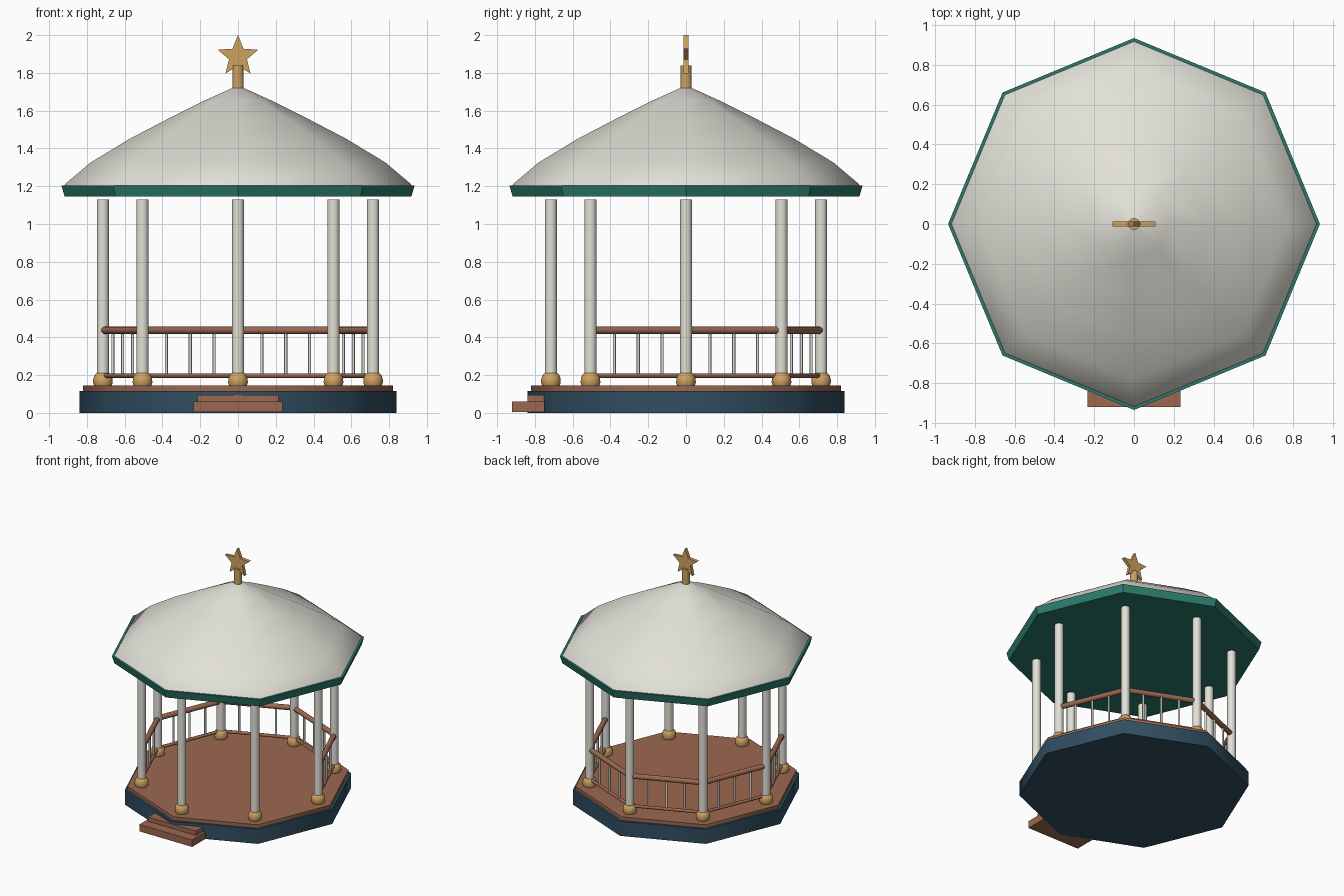
import bpy, bmesh
from math import sin, cos, pi, radians
from mathutils import Vector

if "Cube" in bpy.data.objects:
    bpy.data.objects.remove(bpy.data.objects["Cube"])


def material(name, rgb):
    m = bpy.data.materials.new(name)
    m.use_nodes = True
    m.diffuse_color = (*rgb, 1)
    m.node_tree.nodes["Principled BSDF"].inputs["Base Color"].default_value = (*rgb, 1)
    return m


cream = material("cream paint", (0.76, 0.75, 0.68))
wood = material("brown wood", (0.33, 0.14, 0.08))
gold = material("gold", (0.62, 0.36, 0.12))
green = material("green trim", (0.025, 0.2, 0.15))
navy = material("navy stone", (0.03, 0.075, 0.12))


def finish(name, bm, mat, smooth=None):
    bmesh.ops.recalc_face_normals(bm, faces=bm.faces[:])
    mesh = bpy.data.meshes.new(name)
    bm.to_mesh(mesh)
    bm.free()
    mesh.materials.append(mat)
    ob = bpy.data.objects.new(name, mesh)
    bpy.context.scene.collection.objects.link(ob)
    if smooth:
        bpy.ops.object.select_all(action="DESELECT")
        ob.select_set(True)
        bpy.context.view_layer.objects.active = ob
        bpy.ops.object.shade_smooth_by_angle(angle=radians(smooth))
    return ob


def lathe(name, profile, sides, mat, at=(0, 0), smooth=None):
    """Closed solid turned from (radius, height) pairs."""
    bm = bmesh.new()
    rings = [[bm.verts.new((at[0] + r * cos(2 * pi * i / sides),
                            at[1] + r * sin(2 * pi * i / sides), z))
              for i in range(sides)] for r, z in profile]
    for low, high in zip(rings, rings[1:]):
        for i in range(sides):
            j = (i + 1) % sides
            bm.faces.new((low[i], low[j], high[j], high[i]))
    bm.faces.new(rings[0])
    bm.faces.new(rings[-1])
    return finish(name, bm, mat, smooth)


def rod(name, start, end, radius, sides, mat):
    start, end = Vector(start), Vector(end)
    bm = bmesh.new()
    bmesh.ops.create_cone(bm, cap_ends=True, segments=sides, radius1=radius,
                          radius2=radius, depth=(end - start).length)
    ob = finish(name, bm, mat, 50)
    ob.location = (start + end) / 2
    ob.rotation_mode = "QUATERNION"
    ob.rotation_quaternion = (end - start).to_track_quat("Z", "Y")
    return ob


def box(name, low, high, mat):
    bm = bmesh.new()
    bmesh.ops.create_cube(bm, size=1)
    for v in bm.verts:
        v.co = [(a + b) / 2 + c * (b - a) for a, b, c in zip(low, high, v.co)]
    return finish(name, bm, mat)


# Octagonal plinth, deck and entrance steps
lathe("plinth", [(0.84, 0), (0.84, 0.117)], 8, navy, smooth=50)
lathe("deck", [(0.82, 0.117), (0.82, 0.145)], 8, wood, smooth=50)
box("lower_step", (-0.235, -0.92, 0.004), (0.235, -0.75, 0.06), wood)
box("upper_step", (-0.215, -0.84, 0.06), (0.215, -0.75, 0.095), wood)

# Posts with turned feet at each corner
corners = [(0.715 * cos(k * pi / 4), 0.715 * sin(k * pi / 4)) for k in range(8)]
for k, c in enumerate(corners):
    lathe(f"post_{k}", [(0.032, 0.145), (0.032, 1.13)], 16, cream, c, 40)
    lathe(f"post_foot_{k}", [(0.047, 0.145), (0.052, 0.16), (0.051, 0.183), (0.044, 0.2),
                             (0.034, 0.21)], 16, gold, c, 40)

# Railings on five sides, leaving the entrance open
for k in range(5):
    a, b = Vector(corners[k]), Vector(corners[k + 1])
    rod(f"handrail_{k}", (*a, 0.437), (*b, 0.437), 0.02, 12, wood)
    rod(f"bottom_rail_{k}", (*a, 0.197), (*b, 0.197), 0.012, 12, wood)
    for n in (1, 2, 3):
        p = a.lerp(b, n / 4)
        rod(f"baluster_{k}_{n}", (*p, 0.197), (*p, 0.43), 0.008, 8, cream)

# Eave trim and domed canopy
lathe("eave_trim", [(0.918, 1.145), (0.935, 1.205)], 8, green)
lathe("roof", [(0.92, 1.2), (0.915, 1.212), (0.78, 1.326), (0.57, 1.453), (0.38, 1.552),
               (0.174, 1.655), (0.03, 1.72)], 8, cream, smooth=50)

# Finial post and star
lathe("finial_post", [(0.03, 1.7), (0.03, 1.84)], 16, gold, smooth=40)
bm = bmesh.new()
outline = []
for i in range(10):
    r = 0.05 if i % 2 else 0.1125
    outline.append(bm.verts.new((r * sin(i * pi / 5), -0.013, 1.8875 + r * cos(i * pi / 5))))
face = bm.faces.new(outline)
extruded = bmesh.ops.extrude_face_region(bm, geom=[face])["geom"]
for v in extruded:
    if isinstance(v, bmesh.types.BMVert):
        v.co.y = 0.013
finish("star", bm, gold)
